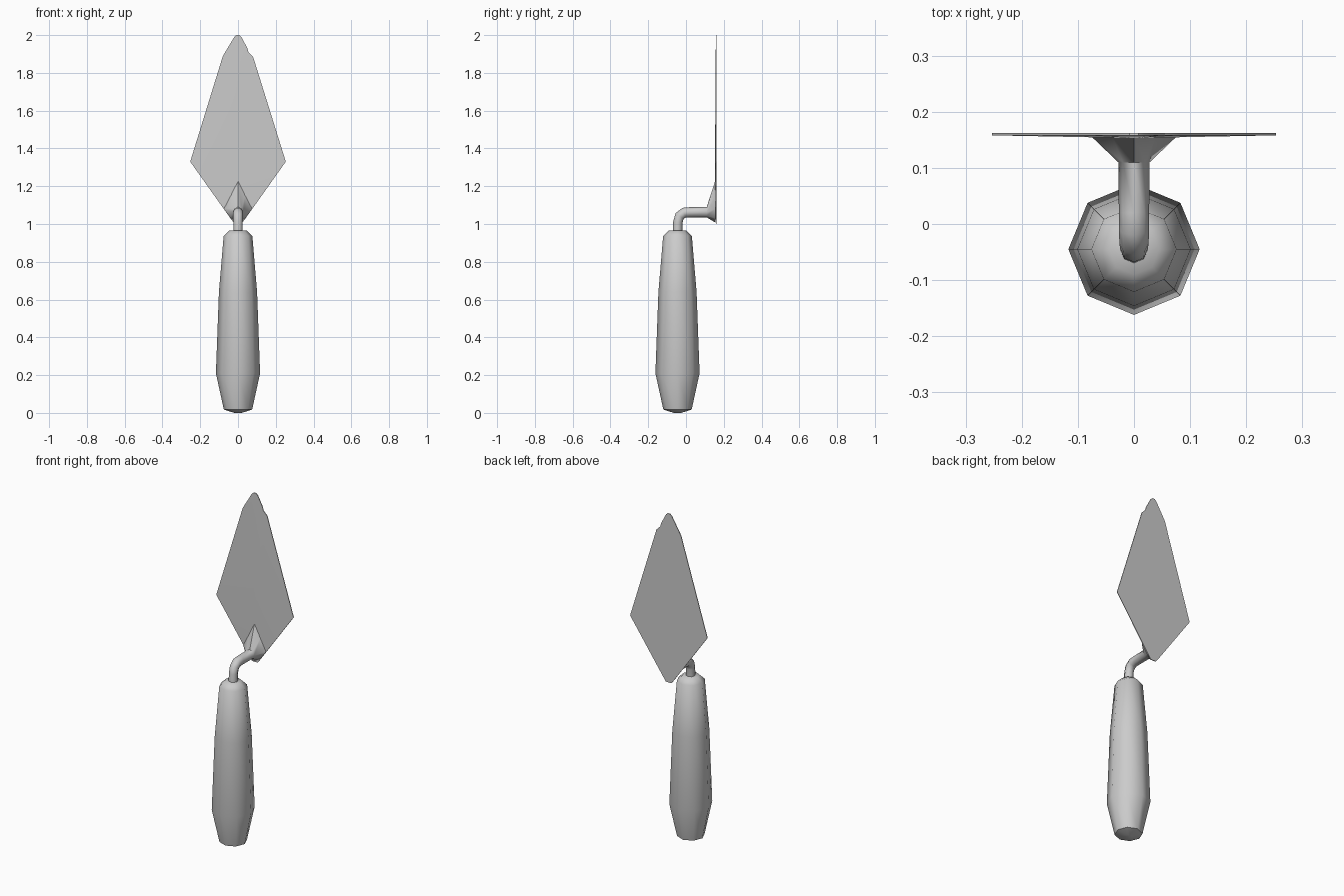
import bpy, bmesh, math
from mathutils import Vector

if "Cube" in bpy.data.objects:
    bpy.data.objects.remove(bpy.data.objects["Cube"])

SIDES = 8
AXIS_Y = -0.045  # handle axis


def finish(bm, name, angle):
    bmesh.ops.recalc_face_normals(bm, faces=bm.faces)
    me = bpy.data.meshes.new(name)
    bm.to_mesh(me)
    bm.free()
    ob = bpy.data.objects.new(name, me)
    bpy.context.collection.objects.link(ob)
    bpy.ops.object.select_all(action='DESELECT')
    ob.select_set(True)
    bpy.context.view_layer.objects.active = ob
    bpy.ops.object.shade_smooth_by_angle(angle=math.radians(angle))
    return ob


def ring(y, z, tilt, r):
    """Octagon round a point; tilt 0 looks up, 90 looks along +y."""
    t = math.radians(tilt)
    u = Vector((0, -math.cos(t), math.sin(t)))
    pts = []
    for i in range(SIDES):
        a = math.tau * i / SIDES
        pts.append(Vector((0, y, z)) + r * (math.cos(a) * Vector((1, 0, 0)) + math.sin(a) * u))
    return pts


def loft(name, rings, angle):
    bm = bmesh.new()
    rows = [[bm.verts.new(p) for p in pts] for pts in rings]
    for a, b in zip(rows, rows[1:]):
        for i in range(SIDES):
            j = (i + 1) % SIDES
            bm.faces.new((a[i], a[j], b[j], b[i]))
    bm.faces.new(rows[0])
    bm.faces.new(rows[-1])
    return finish(bm, name, angle)


# Handle: tapered octagonal grip
profile = [(0.0, 0.02), (0.018, 0.075), (0.21, 0.117), (0.64, 0.101),
           (0.937, 0.076), (0.966, 0.045)]
loft("handle", [ring(AXIS_Y, z, 0, r) for z, r in profile], 50)

# Neck: bent rod that flares out into a pointed foot against the blade
path = [(-0.045, 0.95, 0, 0.025), (-0.043, 1.01, 5, 0.025), (-0.034, 1.042, 35, 0.026),
        (-0.01, 1.06, 70, 0.027), (0.02, 1.062, 90, 0.027), (0.11, 1.063, 90, 0.028)]
foot = [(0.075, 1.08), (0.038, 1.15), (0, 1.23), (-0.038, 1.15),
        (-0.075, 1.08), (-0.038, 1.03), (0, 1.008), (0.038, 1.03)]
loft("neck", [ring(*p) for p in path] + [[Vector((x, 0.155, z)) for x, z in foot]], 50)

# Blade: thin kite with a small nick near the tip and a slightly raised middle
outline = [(-0.018, 1.0), (0.018, 1.0), (0.04, 1.03), (0.253, 1.33), (0.08, 1.885),
           (0.055, 1.91), (0.05, 1.93), (0.018, 1.99), (0.008, 2.0), (-0.008, 2.0),
           (-0.02, 1.99), (-0.08, 1.89), (-0.253, 1.33), (-0.04, 1.03)]
bm = bmesh.new()
front = [bm.verts.new((x, 0.158, z)) for x, z in outline]
back = [bm.verts.new((x, 0.162, z)) for x, z in outline]
middle = bm.verts.new((0, 0.153, 1.25))
bm.faces.new(back)
for i in range(len(outline)):
    j = (i + 1) % len(outline)
    bm.faces.new((front[i], front[j], middle))
    bm.faces.new((front[i], front[j], back[j], back[i]))
finish(bm, "blade", 30)
